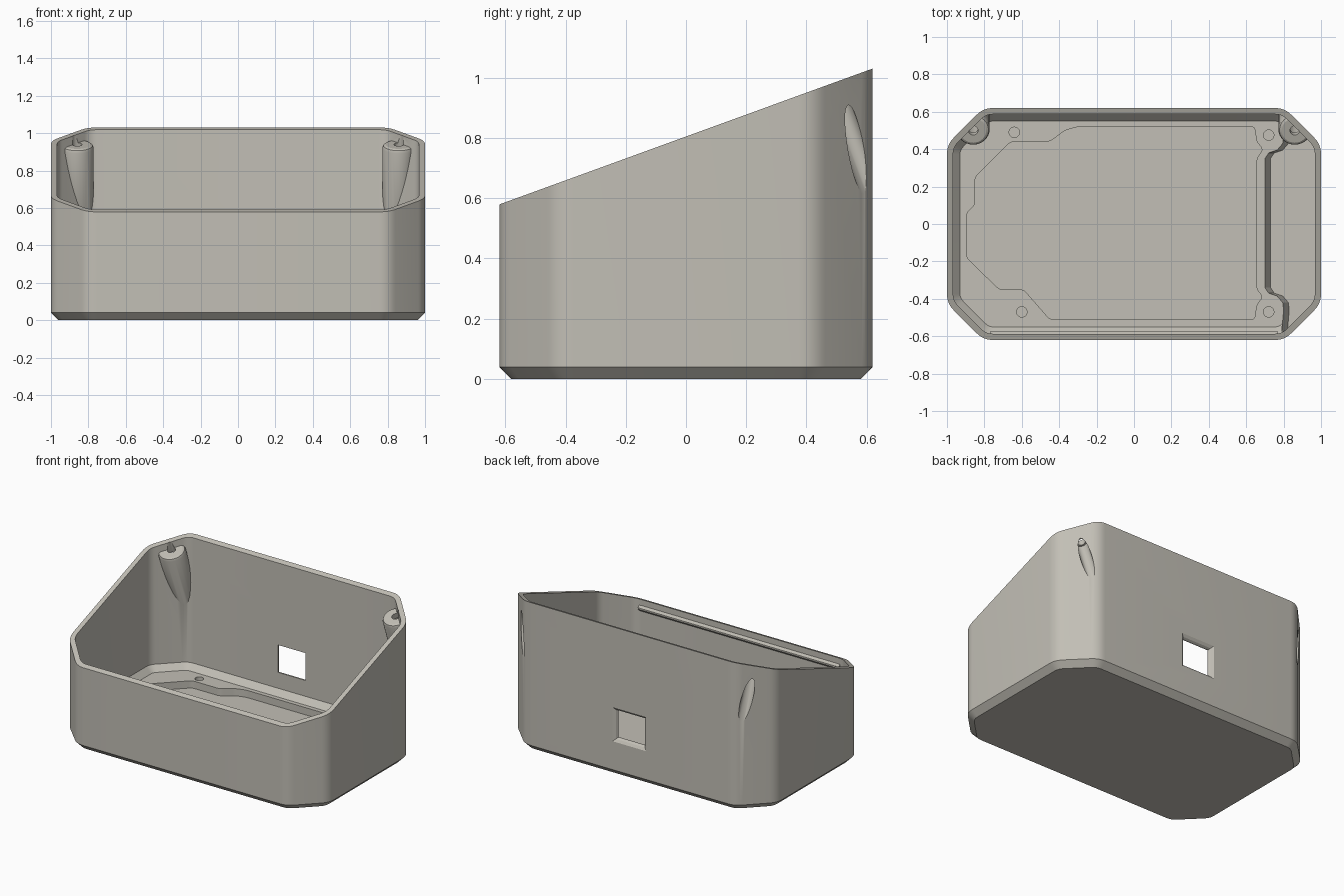
import bpy, bmesh, math
from mathutils import Matrix, Vector

if "Cube" in bpy.data.objects:
    bpy.data.objects.remove(bpy.data.objects["Cube"])

TILT = math.radians(20)
WALL = 0.033

grey = bpy.data.materials.new("warm_grey")
grey.diffuse_color = (0.54, 0.52, 0.465, 1)
grey.use_nodes = True
grey.node_tree.nodes["Principled BSDF"].inputs["Base Color"].default_value = grey.diffuse_color


def lid_z(y):
    return 0.805 + math.tan(TILT) * y


def round_corners(pts, t, n=6):
    """Round each corner of a closed outline over a tangent length t."""
    out = []
    for i, p in enumerate(pts):
        p = Vector(p)
        a, b = Vector(pts[i - 1]), Vector(pts[(i + 1) % len(pts)])
        a, b = p + (a - p).normalized() * t, p + (b - p).normalized() * t
        for k in range(n + 1):
            s = k / n
            out.append(a * (1 - s) ** 2 + p * (2 * s * (1 - s)) + b * s * s)
    return out


def octagon(o):
    """Rounded eight-sided outline, inset by o, counter-clockwise."""
    a, b, c = 1 - o, 0.62 - o, 1.425 - o * math.sqrt(2)
    pts = [(c - b, -b), (a, a - c), (a, c - a), (c - b, b),
           (b - c, b), (-a, c - a), (-a, a - c), (b - c, -b)]
    return round_corners(pts, (0.125 - o) * math.tan(math.pi / 8))


def loft(name, rings):
    bm = bmesh.new()
    rows = [[bm.verts.new(p) for p in r] for r in rings]
    n = len(rows[0])
    for lo, hi in zip(rows, rows[1:]):
        for i in range(n):
            j = (i + 1) % n
            bm.faces.new((lo[i], lo[j], hi[j], hi[i]))
    bm.faces.new(rows[0][::-1])
    bm.faces.new(rows[-1])
    bmesh.ops.recalc_face_normals(bm, faces=bm.faces)
    return finish(name, bm)


def finish(name, bm):
    me = bpy.data.meshes.new(name)
    bm.to_mesh(me)
    bm.free()
    me.materials.append(grey)
    ob = bpy.data.objects.new(name, me)
    bpy.context.collection.objects.link(ob)
    return ob


def flat(outline, z):
    return [(p[0], p[1], z) for p in outline]


def sloped(outline, lift=0.0):
    return [(p[0], p[1], lid_z(p[1]) + lift) for p in outline]


def circle(r, z, n=32):
    return [(r * math.cos(2 * math.pi * i / n), r * math.sin(2 * math.pi * i / n), z)
            for i in range(n)]


def rect(x, y, z0, z1):
    return [(-x, y, z0), (x, y, z0), (x, y, z1), (-x, y, z1)]


def combine(ob, other, op):
    m = ob.modifiers.new(op, 'BOOLEAN')
    m.operation, m.object, m.solver = op, other, 'EXACT'
    bpy.context.view_layer.objects.active = ob
    bpy.ops.object.modifier_apply(modifier=m.name)
    bpy.data.objects.remove(other)


# outer shell with chamfered foot and sloped rim
outer = octagon(0)
case = loft("enclosure", [flat(octagon(0.04), 0), flat(outer, 0.04), sloped(outer)])

# main cavity, sloping in to a raised shelf
inner = octagon(WALL)
combine(case, loft("cavity", [flat(octagon(0.07), 0.11), flat(inner, 0.15),
                              sloped(inner, 0.1)]), 'DIFFERENCE')

# lower well at the right end, curving round the two screw posts
step = [(0.79, 0.575), (0.80, 0.47), (0.795, 0.43), (0.765, 0.395), (0.72, 0.38), (0.70, 0.35),
        (0.70, -0.34), (0.72, -0.37), (0.765, -0.385), (0.795, -0.42), (0.80, -0.46),
        (0.79, -0.575)]
end = [p for p in inner if p[0] > 0.8]
well = [flat([(x + d, y) for x, y in step] + end, z)
        for d, z in ((0.03, 0.05), (0, 0.11), (0, 0.17))]
combine(case, loft("well", well), 'DIFFERENCE')

# circuit board pocket in the shelf
board = [(-0.30, 0.52), (0.645, 0.52), (0.655, 0.44), (0.69, 0.40), (0.655, 0.35),
         (0.655, -0.35), (0.69, -0.39), (0.655, -0.43), (0.645, -0.51), (-0.45, -0.51),
         (-0.59, -0.35), (-0.72, -0.35), (-0.895, -0.18), (-0.895, 0.06), (-0.85, 0.10),
         (-0.85, 0.25), (-0.66, 0.44), (-0.45, 0.44), (-0.37, 0.50)]
board = round_corners(board, 0.02, 3)
combine(case, loft("pocket", [flat(board, 0.06), flat(board, 0.16)]), 'DIFFERENCE')

# board screw holes
for x, y in ((-0.64, 0.49), (-0.60, -0.47), (0.72, 0.475), (0.72, -0.47)):
    hole = loft("screw_hole", [circle(0.028, 0.05, 20), circle(0.028, 0.16, 20)])
    hole.data.transform(Matrix.Translation((x, y, 0)))
    combine(case, hole, 'DIFFERENCE')

# tilted lid bosses with screw holes and outside counterbores
for side in (-1, 1):
    place = Matrix.Translation((side * 0.86, 0.50, 0.94)) @ Matrix.Rotation(TILT, 4, 'X')
    boss = loft("boss", [circle(0.088, -0.5), circle(0.088, -0.02), circle(0.082, -0.006),
                         circle(0.07, 0)])
    boss.data.transform(place)
    clip = octagon(0.01)
    combine(boss, loft("clip", [flat(clip, 0.2), sloped(clip, -0.002)]), 'INTERSECT')
    combine(case, boss, 'UNION')
    for r, lo, hi in ((0.026, -0.2, 0.1), (0.037, -0.6, -0.04)):
        bore = loft("bore", [circle(r, lo), circle(r, hi)])
        bore.data.transform(place)
        combine(case, bore, 'DIFFERENCE')

# cable window in the back, flared on the outside
window = loft("window", [rect(0.105, 0.5, 0.26, 0.45), rect(0.105, 0.597, 0.26, 0.45),
                         rect(0.112, 0.609, 0.253, 0.457),
                         rect(0.13, 0.621, 0.235, 0.475), rect(0.13, 0.7, 0.235, 0.475)])
combine(case, window, 'DIFFERENCE')

# snap ridge inside the front wall
ridge = [[(x, -0.60, 0.51), (x, -0.587, 0.51), (x, -0.574, 0.525),
          (x, -0.574, 0.535), (x, -0.587, 0.55), (x, -0.60, 0.55)] for x in (-0.77, 0.77)]
combine(case, loft("ridge", ridge), 'UNION')

# smooth rounded corners, crisp edges
bpy.ops.object.select_all(action='DESELECT')
case.select_set(True)
bpy.context.view_layer.objects.active = case
bpy.ops.object.shade_smooth_by_angle(angle=math.radians(25))
